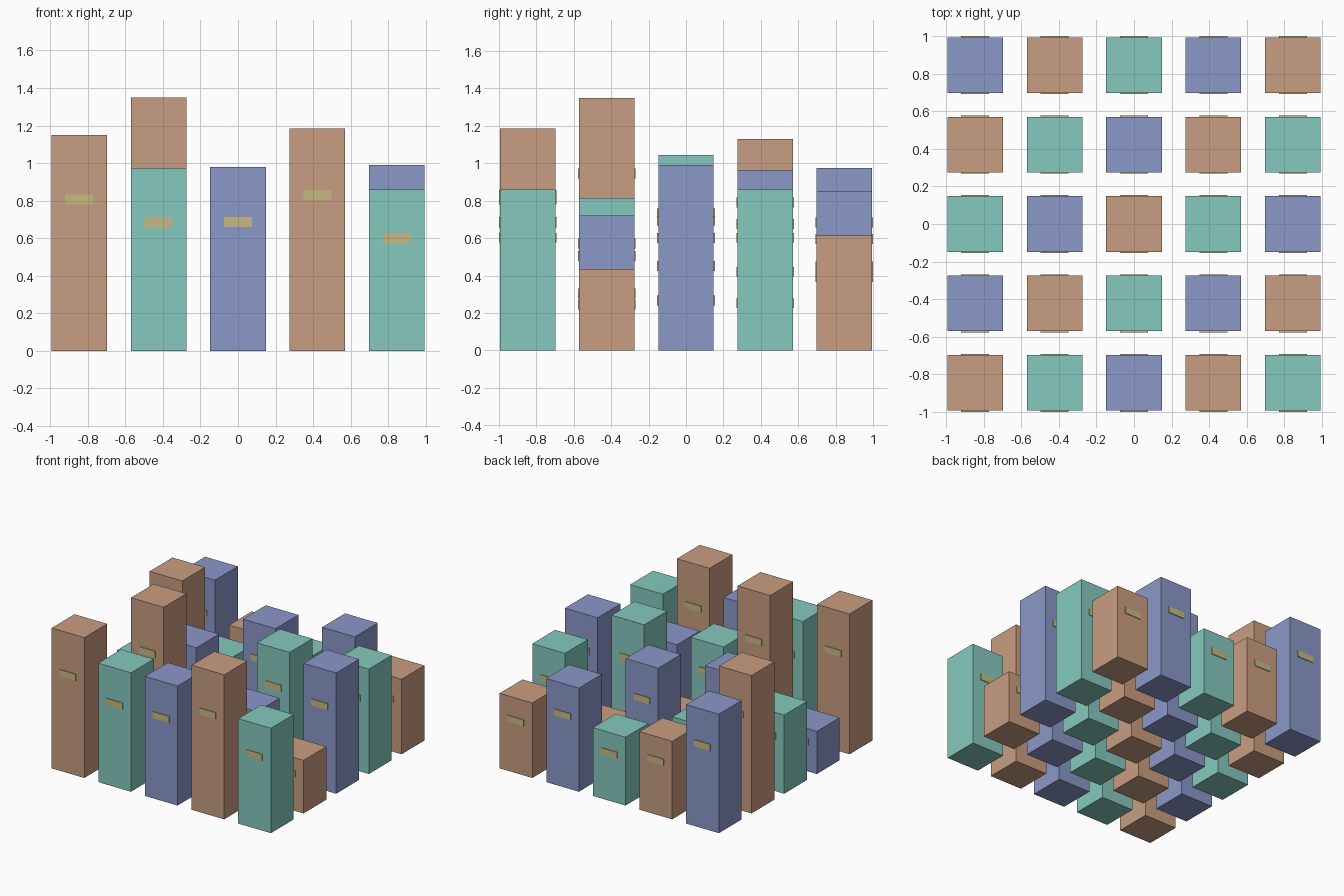
import bpy
import bmesh
from mathutils import Matrix, Vector

cube = bpy.data.objects.get("Cube")
if cube:
    bpy.data.objects.remove(cube, do_unlink=True)

PITCH = 0.423     # spacing of towers
WIDTH = 0.296     # tower footprint
RAISE = 0.006     # how far a sign plate stands out
PLATE_W, PLATE_H = 0.148, 0.053


def make_material(name, rgb):
    mat = bpy.data.materials.new(name)
    mat.use_nodes = True
    color = (*rgb, 1.0)
    mat.diffuse_color = color
    mat.node_tree.nodes["Principled BSDF"].inputs["Base Color"].default_value = color
    return mat


clay = make_material("clay_brown", (0.584, 0.337, 0.22))
teal = make_material("soft_teal", (0.235, 0.584, 0.515))
blue = make_material("soft_blue", (0.258, 0.314, 0.584))
gold = make_material("pale_gold", (0.578, 0.49, 0.22))
wall_colors = [clay, teal, blue]


def add_box(name, center, size, mat):
    mesh = bpy.data.meshes.new(name)
    bm = bmesh.new()
    matrix = Matrix.Translation(center) @ Matrix.Diagonal((*size, 1.0))
    bmesh.ops.create_cube(bm, size=1.0, matrix=matrix)
    bm.to_mesh(mesh)
    bm.free()
    mesh.materials.append(mat)
    obj = bpy.data.objects.new(name, mesh)
    bpy.context.collection.objects.link(obj)
    return obj


# Tower heights, front row first, each row from -x to +x
heights = [
    [1.15, 0.975, 0.98, 1.185, 0.86],
    [0.35, 1.35, 0.815, 0.72, 0.435],
    [0.645, 0.857, 0.38, 1.045, 0.99],
    [1.13, 0.6, 0.965, 0.36, 0.86],
    [0.975, 0.64, 0.56, 0.85, 0.615],
]

for row, line in enumerate(heights):
    for col, height in enumerate(line):
        x, y = (col - 2) * PITCH, (row - 2) * PITCH
        tag = f"row{row + 1}_column{col + 1}"
        # Tower block, colours cycling diagonally
        add_box(f"tower_{tag}", Vector((x, y, height / 2)),
                (WIDTH, WIDTH, height), wall_colors[(col - row) % 3])
        # Sign plates on the front and back walls
        for side, label in ((-1, "front"), (1, "back")):
            center = Vector((x, y + side * (WIDTH + RAISE) / 2, height * 0.7))
            add_box(f"{label}_plate_{tag}", center, (PLATE_W, RAISE, PLATE_H), gold)
